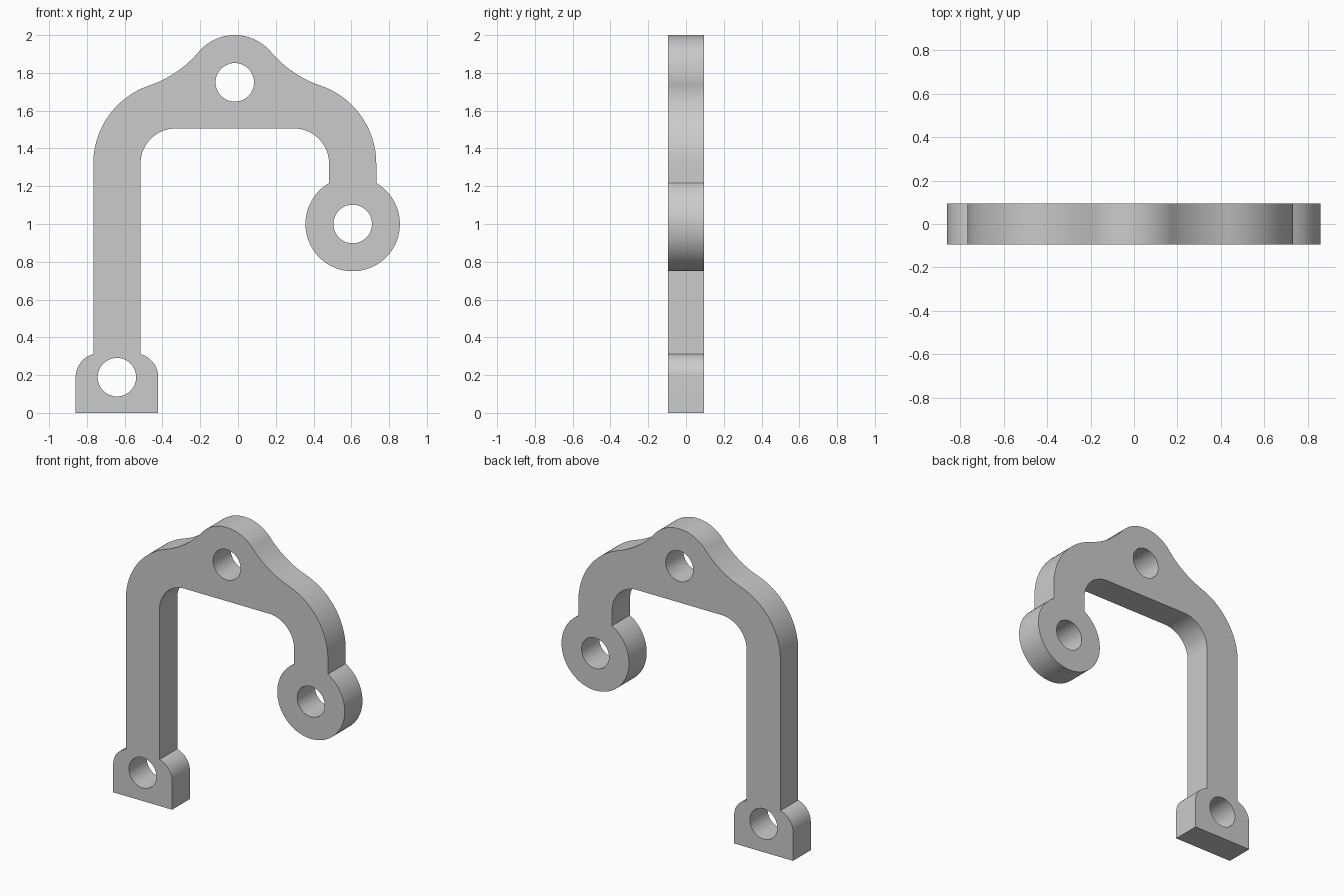
import bpy, bmesh, math
from mathutils import Vector

old = bpy.data.objects.get("Cube")
if old:
    bpy.data.objects.remove(old, do_unlink=True)

THICK = 0.188
MID = -0.017                      # symmetry line of the arch
FOOT = Vector((-0.641, 0.189))    # hole centres
EYE = Vector((0.607, 1.0))
CROWN = Vector((MID, 1.75))
LEG = 0.125                       # half width of the legs
HOLE = 0.102


def arc(centre, radius, start, end, steps=24):
    """Points on an arc in the xz plane, angles in radians."""
    angles = [start + (end - start) * i / steps for i in range(steps + 1)]
    return [centre + radius * Vector((math.cos(a), math.sin(a))) for a in angles]


def mirrored(points, axis):
    """Mirror a path across a vertical line, reversing its direction."""
    return [Vector((2 * axis - p.x, p.y)) for p in reversed(points)]


def heading(a, b):
    return math.atan2(b.y - a.y, b.x - a.x)


# Arch shoulder, then a hollow fillet tangent to the shoulder and the crown
bend = Vector((FOOT.x + 0.311, 1.32))
inner_r, outer_r, crown_r, fillet_r = 0.186, 0.436, 0.25, 0.6
ra, rb = outer_r + fillet_r, crown_r + fillet_r
span = CROWN - bend
along = (ra**2 - rb**2 + span.length_squared) / (2 * span.length)
side = math.sqrt(ra**2 - along**2)
unit = span.normalized()
hollow = bend + unit * along + Vector((-unit.y, unit.x)) * side
t1, t2 = heading(bend, hollow), heading(CROWN, hollow)
shoulder = (arc(bend, outer_r, math.pi, t1)
            + arc(hollow, fillet_r, t1 - math.pi, t2 - math.pi)[1:-1]
            + arc(CROWN, crown_r, t2, math.pi / 2))

# Foot with rounded shoulders
foot_half, foot_r = 0.2185, 0.125
foot_c = Vector((FOOT.x - foot_half + foot_r, 0.19))
foot_end = math.acos((FOOT.x - LEG - foot_c.x) / foot_r)
foot = [Vector((FOOT.x - foot_half, 0))] + arc(foot_c, foot_r, math.pi, foot_end, 12)

# Round eye on the short leg and the inside corners of the arch
gap = math.acos(LEG / 0.25)
eye = arc(EYE, 0.25, gap, -math.pi - gap, 72)
inner = arc(bend, inner_r, math.pi / 2, math.pi)

outline = (foot + shoulder + mirrored(shoulder, MID)[1:] + eye
           + mirrored(inner, MID) + inner + mirrored(foot, FOOT.x))
loops = [outline] + [arc(c, HOLE, 0, 2 * math.pi, 48)[:-1] for c in (FOOT, EYE, CROWN)]

# Fill the profile with its holes and extrude it to a plate
bm = bmesh.new()
for loop in loops:
    verts = [bm.verts.new((p.x, -THICK / 2, p.y)) for p in loop]
    for i, v in enumerate(verts):
        bm.edges.new((v, verts[(i + 1) % len(verts)]))
bmesh.ops.triangle_fill(bm, edges=bm.edges[:], use_beauty=True, normal=(0, -1, 0))
out = bmesh.ops.extrude_face_region(bm, geom=bm.faces[:], use_keep_orig=True)
bmesh.ops.translate(bm, vec=(0, THICK, 0),
                    verts=[g for g in out["geom"] if isinstance(g, bmesh.types.BMVert)])
bmesh.ops.recalc_face_normals(bm, faces=bm.faces[:])
mesh = bpy.data.meshes.new("bracket_arm")
bm.to_mesh(mesh)
bm.free()

grey = bpy.data.materials.new("plain grey")
grey.use_nodes = True
colour = (0.6, 0.6, 0.6, 1)
grey.diffuse_color = colour
grey.node_tree.nodes["Principled BSDF"].inputs["Base Color"].default_value = colour
mesh.materials.append(grey)

arm = bpy.data.objects.new("bracket_arm", mesh)
bpy.context.collection.objects.link(arm)
bpy.context.view_layer.objects.active = arm
arm.select_set(True)
bpy.ops.object.shade_smooth_by_angle(angle=math.radians(30))
